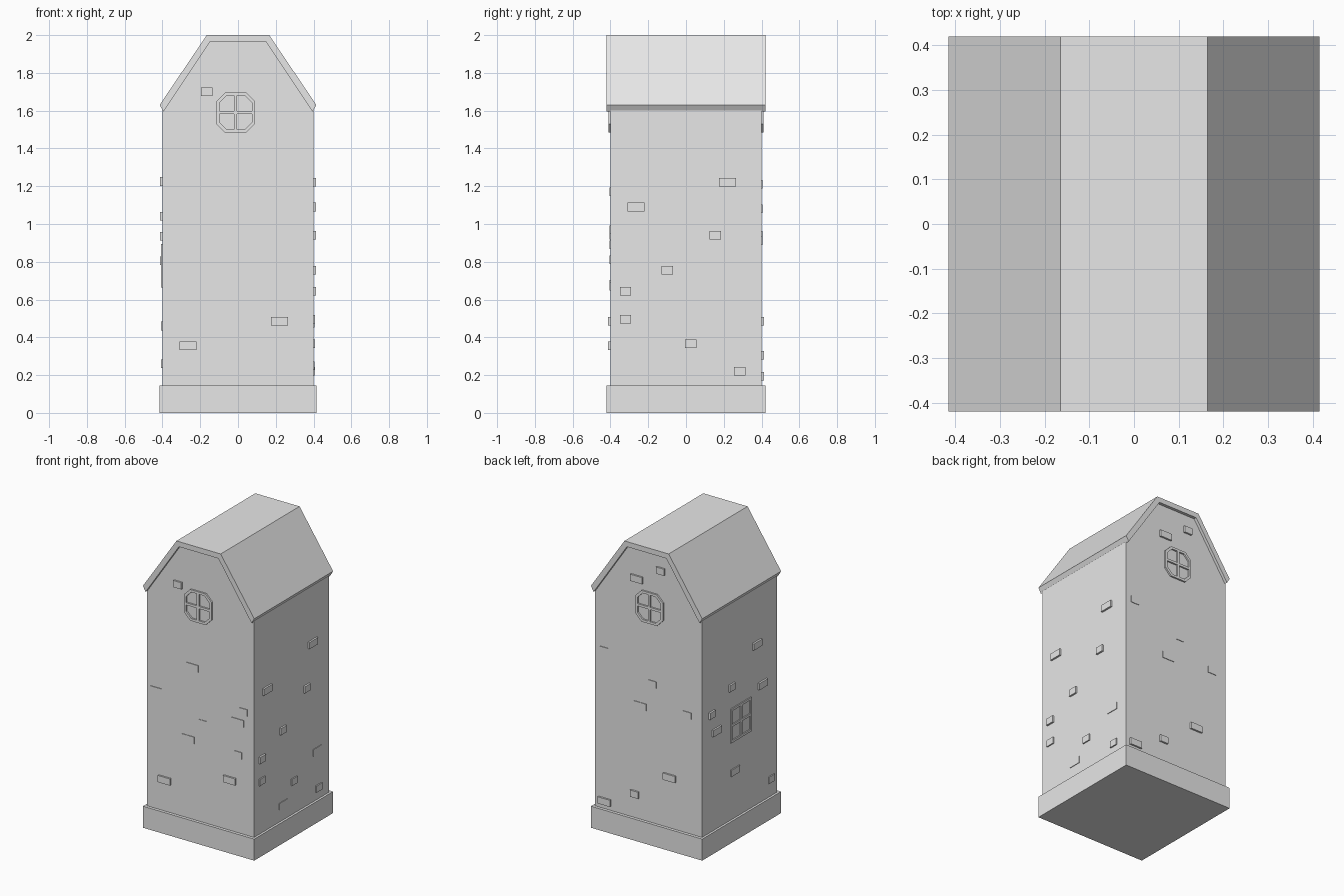
import bpy, bmesh, math
from mathutils import Matrix, Vector

cube = bpy.data.objects.get("Cube")
if cube:
    bpy.data.objects.remove(cube, do_unlink=True)

stone = bpy.data.materials.new("stone_grey")
stone.use_nodes = True
GREY = (0.8, 0.8, 0.8, 1)
stone.diffuse_color = GREY
stone.node_tree.nodes["Principled BSDF"].inputs["Base Color"].default_value = GREY

HALF = 0.4      # half width of the tower walls


def finish(name, bm):
    bmesh.ops.recalc_face_normals(bm, faces=bm.faces)
    mesh = bpy.data.meshes.new(name)
    bm.to_mesh(mesh)
    bm.free()
    mesh.materials.append(stone)
    obj = bpy.data.objects.new(name, mesh)
    bpy.context.collection.objects.link(obj)
    return obj


def add_box(bm, centre, size):
    m = Matrix.Translation(centre) @ Matrix.Diagonal((*size, 1))
    bmesh.ops.create_cube(bm, size=1, matrix=m)


def add_prism(bm, outline, y0, y1):
    """Extrude an (x, z) outline along y."""
    face = bm.faces.new([bm.verts.new((x, y0, z)) for x, z in outline])
    out = bmesh.ops.extrude_face_region(bm, geom=[face])
    moved = [g for g in out["geom"] if isinstance(g, bmesh.types.BMVert)]
    bmesh.ops.translate(bm, verts=moved, vec=(0, y1 - y0, 0))


def on_wall(bm, quarter_turns):
    bm.transform(Matrix.Rotation(quarter_turns * math.pi / 2, 4, "Z"))


def mirrored(points):
    return points + [(-x, z) for x, z in reversed(points)]


# Plinth
bm = bmesh.new()
add_box(bm, (0, 0, 0.0725), (0.83, 0.84, 0.145))
finish("plinth", bm)

# Tower body with gables
bm = bmesh.new()
add_prism(bm, mirrored([(HALF, 0.1), (HALF, 1.6), (0.155, 1.97)]), -HALF, HALF)
finish("tower_body", bm)

# Three-sided roof shell
outer = mirrored([(0.415, 1.63), (0.165, 2.0)])
inner = mirrored([(0.395, 1.595), (0.147, 1.965)])
bm = bmesh.new()
add_prism(bm, outer + inner[::-1], -0.42, 0.42)
finish("roof", bm)


# Windows: chamfered ring with a cross of glazing bars
def outline(w, h, c):
    w, h = w / 2, h / 2
    half = [(w, -h + c), (w, h - c), (w - c, h)] if c else [(w, -h), (w, h)]
    if c:
        half.insert(0, (w - c, -h))
    return mirrored(half)


def window(name, turns, u, z, w, h, chamfer, depth, bar=0.016):
    bm = bmesh.new()
    y0, y1 = -HALF - depth, -HALF + 0.01
    rings = []
    for pts in (outline(w, h, chamfer),
                outline(w - 2 * bar, h - 2 * bar, chamfer * 0.85)):
        for y in (y0, y1):
            rings.append([bm.verts.new((u + px, y, z + pz)) for px, pz in pts])
    out_front, out_back, in_front, in_back = rings
    n = len(out_front)
    for a, b in ((out_front, out_back), (out_front, in_front), (in_front, in_back)):
        for i in range(n):
            j = (i + 1) % n
            bm.faces.new((a[i], a[j], b[j], b[i]))
    mid = (y0 + y1) / 2
    add_box(bm, (u, mid, z), (bar, y1 - y0, h - bar))
    add_box(bm, (u, mid, z), (w - bar, y1 - y0, bar))
    bm.normal_update()
    on_wall(bm, turns)
    finish(name, bm)


window("front_window", 0, -0.012, 1.59, 0.205, 0.21, 0.045, 0.011)
window("back_window", 2, 0.012, 1.59, 0.205, 0.21, 0.045, 0.011)
window("left_window", 3, 0.01, 0.78, 0.22, 0.23, 0, 0.007)

# Protruding bricks: position along the wall and height
WIDE, SMALL = 0.09, 0.06
PROUD, SHALLOW = 0.012, 0.004
bricks = {
    "front": (0, [
        (WIDE, PROUD, [(-0.265, 0.355), (0.22, 0.485)]),
        (SMALL, PROUD, [(-0.165, 1.7)]),
        (WIDE, SHALLOW, [(-0.06, 1.17), (-0.33, 0.94), (0.28, 0.89), (-0.09, 0.68)]),
        (SMALL, SHALLOW, [(0.32, 0.97), (0.02, 0.81), (0.28, 0.67)])]),
    "right": (1, [
        (WIDE, PROUD, [(0.22, 1.22), (-0.265, 1.09)]),
        (SMALL, PROUD, [(0.155, 0.94), (-0.1, 0.755), (-0.32, 0.645)]),
        (SMALL, 0.008, [(-0.32, 0.495), (0.025, 0.365), (0.285, 0.22)]),
        (WIDE, SHALLOW, [(0.27, 0.475), (-0.09, 0.25)])]),
    "back": (2, [
        (WIDE, PROUD, [(-0.085, 1.76), (0.16, 0.485), (-0.325, 0.195)]),
        (SMALL, PROUD, [(0.093, 1.86), (-0.1, 0.305)]),
        (SMALL, SHALLOW, [(-0.33, 1.21), (0.03, 1.08), (0.29, 0.94)]),
        (WIDE, SHALLOW, [(-0.06, 0.91)])]),
    "left": (3, [
        (WIDE, PROUD, [(0.18, 1.225), (0.24, 0.935), (-0.25, 0.805)]),
        (SMALL, PROUD, [(-0.09, 1.04), (-0.3, 0.935)]),
        (WIDE, 0.007, [(-0.05, 0.46)]),
        (SMALL, 0.007, [(0.335, 0.26)])]),
}
for side, (turns, groups) in bricks.items():
    bm = bmesh.new()
    for width, depth, spots in groups:
        for u, z in spots:
            add_box(bm, (u, -HALF - depth / 2 + 0.005, z), (width, depth + 0.01, 0.045))
    on_wall(bm, turns)
    finish(side + "_bricks", bm)
